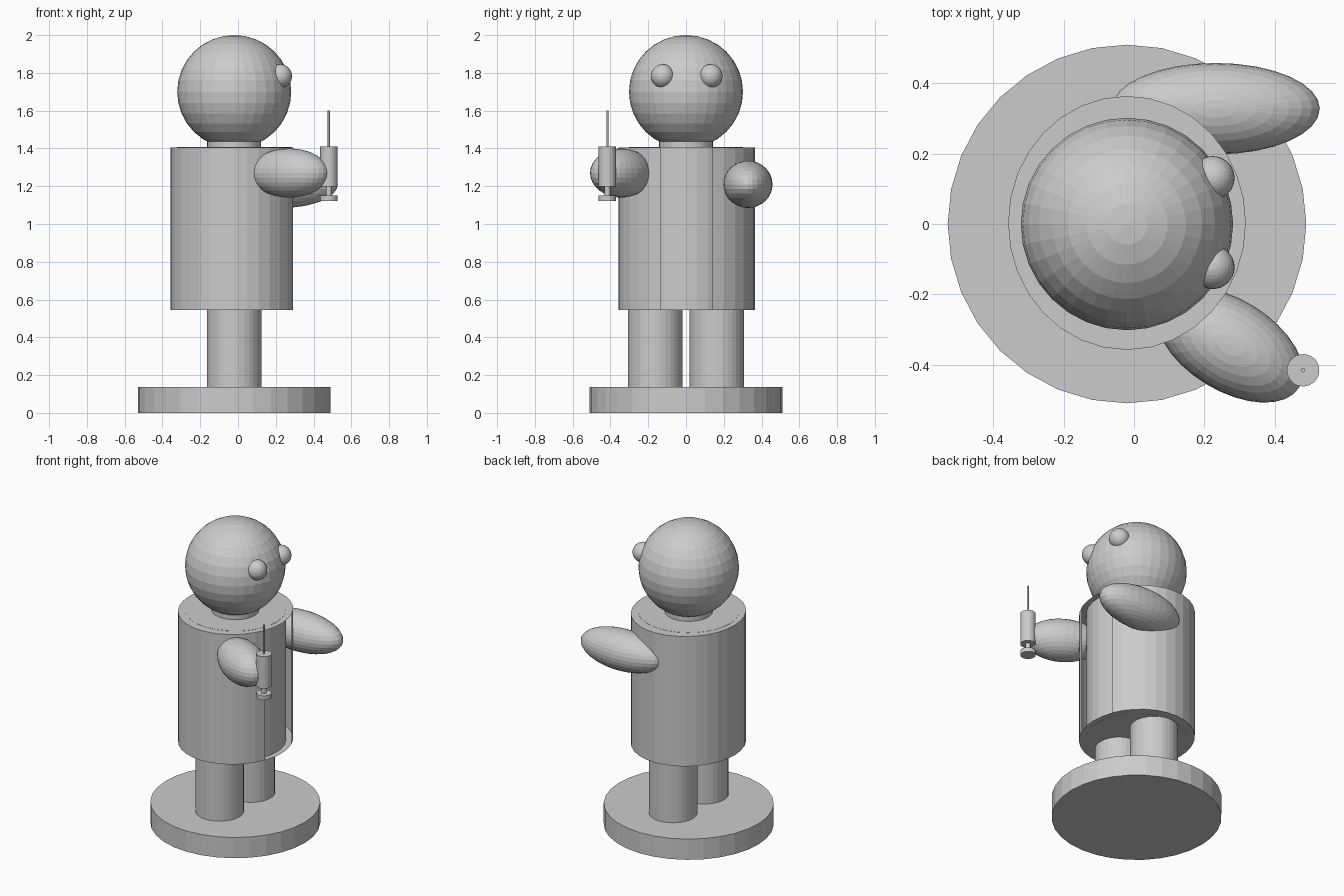
import bpy, bmesh, math
from mathutils import Matrix

if "Cube" in bpy.data.objects:
    bpy.data.objects.remove(bpy.data.objects["Cube"])

grey = bpy.data.materials.new("plain grey")
grey.diffuse_color = (0.6, 0.6, 0.6, 1)
grey.use_nodes = True
grey.node_tree.nodes["Principled BSDF"].inputs["Base Color"].default_value = grey.diffuse_color

CX = -0.02  # centre line of the figure, which faces +x


def finish(name, bm):
    mesh = bpy.data.meshes.new(name)
    bm.to_mesh(mesh)
    bm.free()
    mesh.materials.append(grey)
    obj = bpy.data.objects.new(name, mesh)
    bpy.context.collection.objects.link(obj)
    return obj


def cylinder(name, x, y, z0, z1, rx, ry=None, sides=32, open_front=False):
    bm = bmesh.new()
    bmesh.ops.create_cone(bm, cap_ends=True, segments=sides,
                          radius1=1, radius2=1, depth=1)
    if open_front:
        # remove the four side panels at the front, keep both caps
        front = [f for f in bm.faces if abs(f.normal.z) < 0.5
                 and abs(math.atan2(f.normal.y, f.normal.x)) < math.radians(22)]
        bmesh.ops.delete(bm, geom=front, context='FACES')
    m = Matrix.Translation((x, y, (z0 + z1) / 2)) @ Matrix.Diagonal((rx, ry or rx, z1 - z0, 1))
    bm.transform(m)
    return finish(name, bm)


def ellipsoid(name, loc, radii, turn=0):
    bm = bmesh.new()
    bmesh.ops.create_uvsphere(bm, u_segments=32, v_segments=16, radius=1)
    bm.transform(Matrix.Translation(loc) @ Matrix.Rotation(math.radians(turn), 4, 'Z')
                 @ Matrix.Diagonal((*radii, 1)))
    return finish(name, bm)


# stand and legs
cylinder("base", CX, 0, 0, 0.137, 0.51)
for side, label in ((-1, "right"), (1, "left")):
    cylinder(label + "_leg", CX, side * 0.163, 0.137, 0.547, 0.145)

# body inside an open-fronted coat
cylinder("body", CX, 0, 0.545, 1.407, 0.303)
cylinder("coat", CX, 0.003, 0.546, 1.406, 0.338, 0.361, open_front=True)

# neck, head and eyes
cylinder("neck", CX, 0, 1.40, 1.46, 0.143)
ellipsoid("head", (CX, 0, 1.70), (0.302, 0.302, 0.30))
for side, label in ((-1, "right"), (1, "left")):
    ellipsoid(label + "_eye", (0.224, 0.004 + side * 0.127, 1.783), (0.062, 0.062, 0.063))

# arms
ellipsoid("right_arm", (0.272, -0.344, 1.27), (0.232, 0.13, 0.13), -31.4)
ellipsoid("left_arm", (0.2325, 0.328, 1.21), (0.296, 0.13, 0.125))

# syringe in the right hand
SX, SY = 0.481, -0.416
cylinder("syringe_barrel", SX, SY, 1.198, 1.41, 0.046)
cylinder("syringe_needle", SX, SY, 1.41, 1.60, 0.006, sides=16)
cylinder("plunger_rod", SX, SY, 1.15, 1.20, 0.016, sides=16)
cylinder("plunger_disc", SX, SY, 1.122, 1.151, 0.046)
